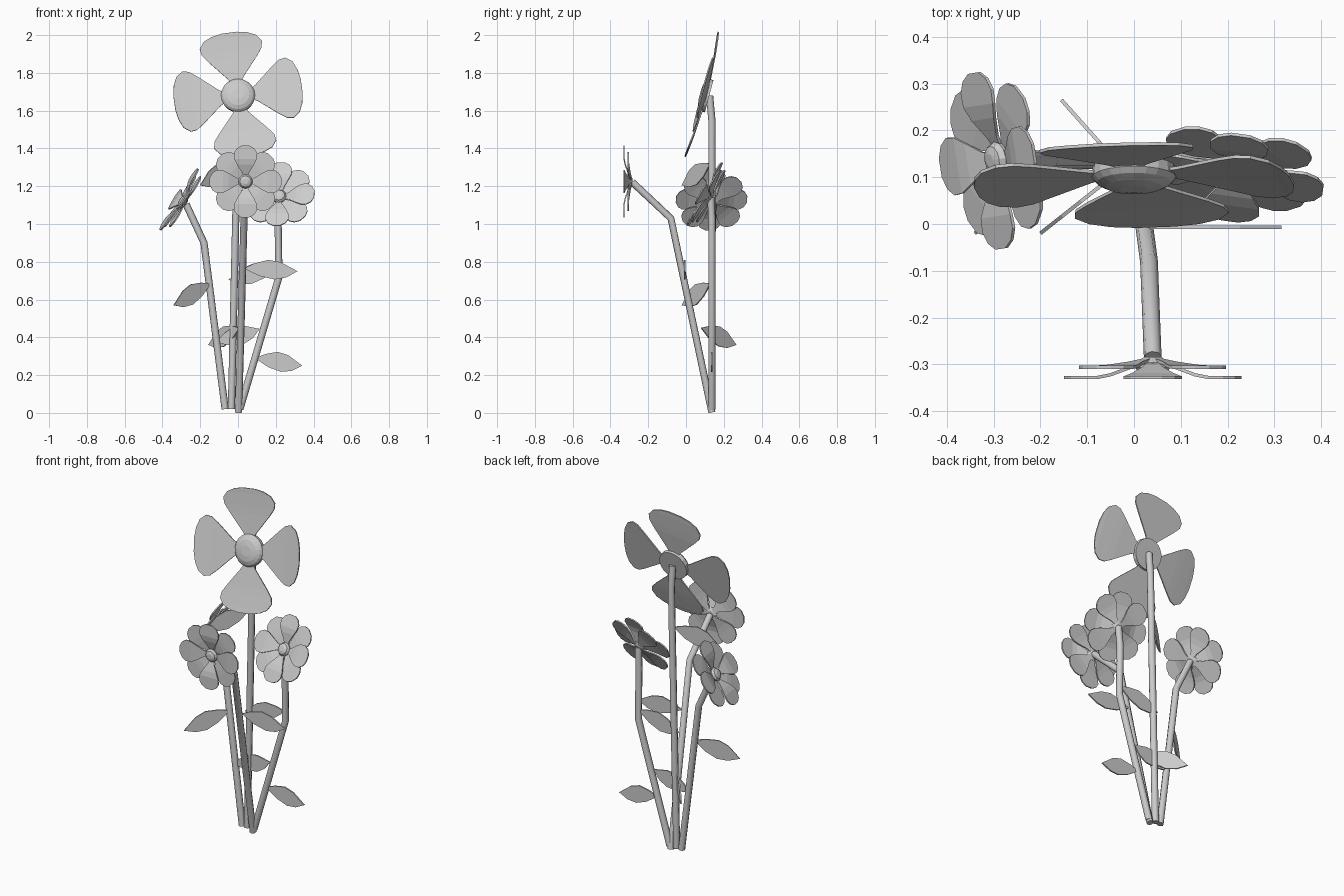
import bpy
from math import radians, sin, cos, tau
from mathutils import Vector, Matrix

if "Cube" in bpy.data.objects:
    bpy.data.objects.remove(bpy.data.objects["Cube"])


def mesh_object(name, verts, faces, thickness=0.0, matrix=None):
    me = bpy.data.meshes.new(name)
    me.from_pydata([tuple(v) for v in verts], [], faces)
    me.update()
    ob = bpy.data.objects.new(name, me)
    bpy.context.collection.objects.link(ob)
    if matrix is not None:
        ob.matrix_world = matrix
    if thickness:
        mod = ob.modifiers.new("thickness", 'SOLIDIFY')
        mod.thickness = thickness
        mod.offset = 0
    return ob


def stem(name, points, radius=0.019):
    cu = bpy.data.curves.new(name, 'CURVE')
    cu.dimensions = '3D'
    cu.bevel_depth = radius
    cu.bevel_resolution = 2
    cu.use_fill_caps = True
    sp = cu.splines.new('POLY')
    sp.points.add(len(points) - 1)
    for p, co in zip(sp.points, points):
        p.co = (*co, 1)
    bpy.context.collection.objects.link(bpy.data.objects.new(name, cu))


def leaf(name, base, tip):
    # S-shaped blade standing in the vertical plane through base and tip
    b, t = Vector(base), Vector(tip)
    along = t - b
    flat = Vector((along.x, along.y, 0)).normalized()
    up = Vector((-flat.x * along.z, -flat.y * along.z,
                 Vector((along.x, along.y)).length)).normalized()
    outline = [(0, 0), (0.2, 0.03), (0.45, 0.052), (0.68, 0.043), (1, 0),
               (0.8, -0.036), (0.58, -0.05), (0.3, -0.036)]
    verts = [b + along * u + up * v for u, v in outline]
    mesh_object(name, verts, [list(range(8))], 0.008)


def petals(name, matrix, profile, angles, lift):
    # profile rows: radius, half width, forward offset
    verts, faces = [], []
    n = len(profile)
    for i, a in enumerate(angles):
        rot = Matrix.Rotation(radians(a), 3, 'Z')
        s = len(verts)
        for r, w, z in profile:
            z += lift(i) * min(1, r / 0.11)
            verts += [rot @ Vector((r, -w, z)), rot @ Vector((r, w, z))]
        faces += [(s + 2*k, s + 2*k + 2, s + 2*k + 3, s + 2*k + 1) for k in range(n - 1)]
    return mesh_object(name, verts, faces, 0.007, matrix)


def turned(name, matrix, profile, sides=16):
    # Closed solid of revolution for flower centres
    verts = [(r * cos(tau * k / sides), r * sin(tau * k / sides), z)
             for r, z in profile for k in range(sides)]
    faces = [(j * sides + k, j * sides + (k + 1) % sides,
              (j + 1) * sides + (k + 1) % sides, (j + 1) * sides + k)
             for j in range(len(profile) - 1) for k in range(sides)]
    last = (len(profile) - 1) * sides
    faces += [list(range(sides))[::-1], [last + k for k in range(sides)]]
    return mesh_object(name, verts, faces, 0, matrix)


def facing(center, normal):
    q = Vector(normal).normalized().to_track_quat('Z', 'Y')
    return Matrix.Translation(center) @ q.to_matrix().to_4x4()


# Stems
stem("tall_stem", [(-0.035, 0.137, 0.02), (0.0, 0.137, 1.55), (0.0, 0.125, 1.68)])
stem("front_stem", [(0.003, 0.137, 0.003), (0.032, -0.08, 1.03), (0.04, -0.285, 1.222)])
stem("left_stem", [(-0.068, 0.137, 0.02), (-0.18, 0.137, 0.9), (-0.275, 0.142, 1.105)])
stem("right_stem", [(0.01, 0.137, 0.02), (0.217, 0.137, 0.72), (0.212, 0.137, 1.02),
                    (0.22, 0.132, 1.14)])

# Leaves
leaf("left_leaf", (-0.145, 0.13, 0.685), (-0.34, -0.02, 0.57))
leaf("right_low_leaf", (0.09, 0.137, 0.29), (0.34, 0.137, 0.25))
leaf("right_high_leaf", (0.215, 0.137, 0.77), (-0.05, 0.137, 0.705))
leaf("front_leaf", (0.03, -0.007, 0.765), (0.315, -0.007, 0.75))
leaf("rear_low_leaf", (0.01, 0.08, 0.45), (-0.155, 0.265, 0.36))
leaf("inner_low_leaf", (-0.12, 0.137, 0.37), (0.115, 0.137, 0.445))
leaf("tall_leaf", (-0.01, 0.13, 1.32), (-0.2, -0.02, 1.205))

# Large four-petal flower
big = facing((0, 0.108, 1.68), (0, -0.966, 0.257))
big_profile = [(0.06, 0.02, 0), (0.1, 0.045, 0.003), (0.2, 0.13, 0.01), (0.24, 0.16, 0.014),
               (0.275, 0.166, 0.018), (0.31, 0.14, 0.022), (0.33, 0.095, 0.025),
               (0.34, 0.04, 0.026)]
petals("large_flower_petals", big, big_profile, [8, 98, 188, 278], lambda i: 0)
turned("large_flower_center", big,
       [(0.088, -0.015), (0.09, 0.008), (0.08, 0.02), (0.06, 0.03), (0.03, 0.035)], 20)

# Small eight-petal flowers, alternate petals raised
small_profile = [(0.015, 0.01, 0), (0.05, 0.02, 0.007), (0.09, 0.045, 0.014),
                 (0.12, 0.06, 0.016), (0.15, 0.062, 0.016), (0.175, 0.047, 0.016),
                 (0.19, 0.02, 0.016)]
for name, center, normal in [("front", (0.04, -0.29, 1.225), (0, -1, 0)),
                             ("left", (-0.28, 0.14, 1.11), (-0.83, -0.13, 0.52)),
                             ("right", (0.22, 0.132, 1.14), (-0.12, -0.87, 0.48))]:
    m = facing(center, normal)
    petals(name + "_flower_petals", m, small_profile, range(0, 360, 45),
           lambda i: 0.022 * (1 - i % 2))
    turned(name + "_flower_center", m,
           [(0.018, -0.006), (0.036, 0.006), (0.038, 0.016), (0.03, 0.028), (0.014, 0.034)], 12)
